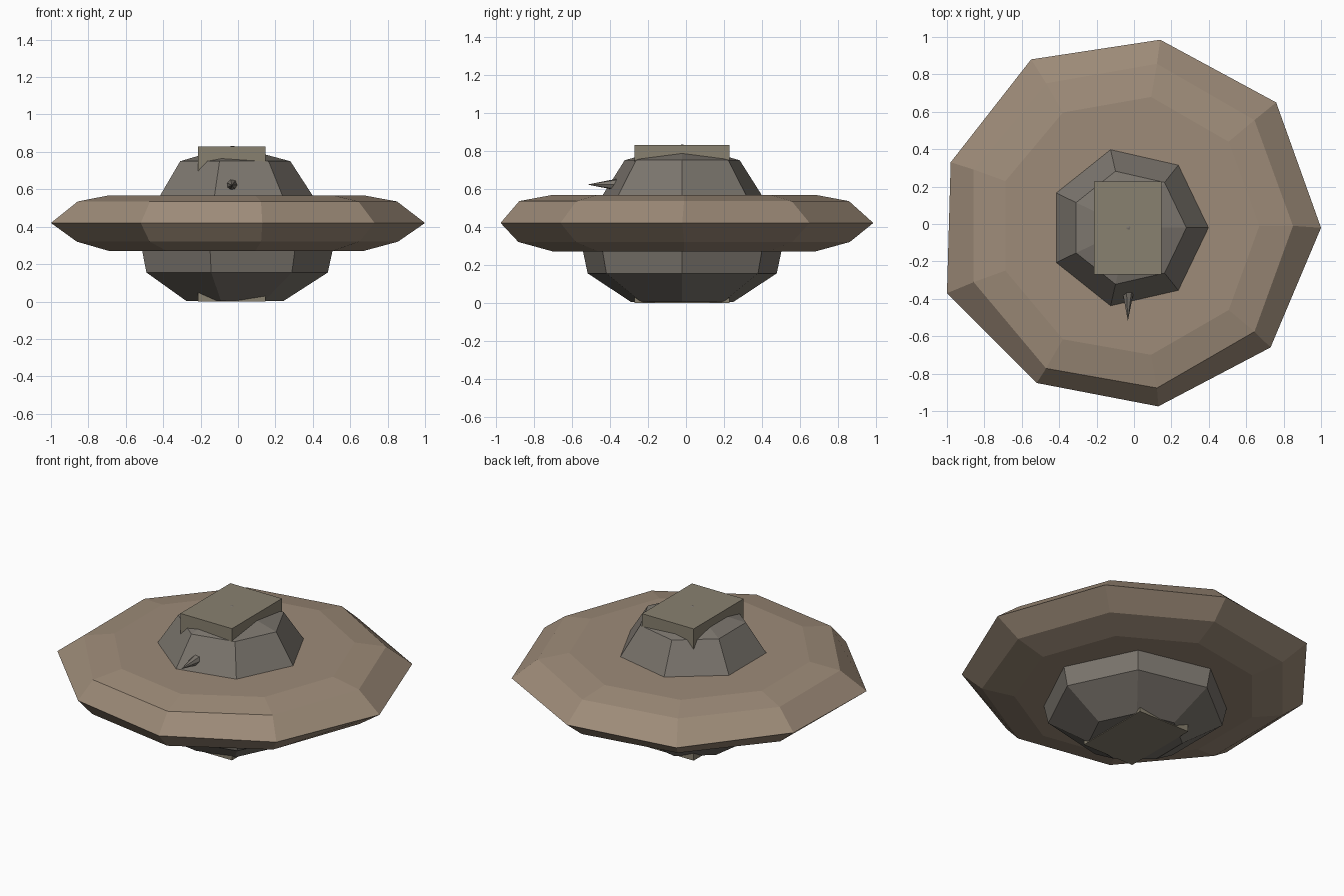
import bpy, bmesh, math

if "Cube" in bpy.data.objects:
    bpy.data.objects.remove(bpy.data.objects["Cube"])

CX, CY = -0.03, -0.02


def material(name, rgb):
    m = bpy.data.materials.new(name)
    m.diffuse_color = (*rgb, 1)
    m.use_nodes = True
    m.node_tree.nodes["Principled BSDF"].inputs["Base Color"].default_value = m.diffuse_color
    return m


def ngon(n, r, z, cx=CX, cy=CY):
    return [(cx + r * math.cos(2 * math.pi * i / n),
             cy + r * math.sin(2 * math.pi * i / n), z) for i in range(n)]


def loft(name, rings, mat):
    """Skin equal-length (or single point) rings, flat shaded, with end caps."""
    bm = bmesh.new()
    vs = [[bm.verts.new(p) for p in ring] for ring in rings]
    for a, b in zip(vs, vs[1:]):
        n = max(len(a), len(b))
        for i in range(n):
            j = (i + 1) % n
            if len(b) == 1:
                bm.faces.new((a[i], a[j], b[0]))
            else:
                bm.faces.new((a[i], a[j], b[j], b[i]))
    for ring in (vs[0], vs[-1]):
        if len(ring) > 2:
            bm.faces.new(ring)
    bmesh.ops.recalc_face_normals(bm, faces=bm.faces)
    me = bpy.data.meshes.new(name)
    bm.to_mesh(me)
    bm.free()
    me.materials.append(mat)
    ob = bpy.data.objects.new(name, me)
    bpy.context.collection.objects.link(ob)
    return ob


tan = material("tan_metal", (0.34, 0.26, 0.19))
grey = material("grey_metal", (0.20, 0.18, 0.155))
olive = material("olive_metal", (0.25, 0.22, 0.16))

# Saucer: nine-sided disc with a slightly uneven rim
rim = [(1.0, -0.02), (0.76, 0.65), (0.14, 0.985), (-0.55, 0.88), (-0.98, 0.33),
       (-1.0, -0.37), (-0.52, -0.85), (0.13, -0.975), (0.73, -0.66)]
loft("saucer_disc", [
    ngon(9, 0.70, 0.27, cy=-0.01),
    ngon(9, 0.885, 0.32, cy=-0.01),
    [(x, y, 0.42) for x, y in rim],
    ngon(9, 0.88, 0.535, cy=-0.01),
    ngon(9, 0.70, 0.568, cy=-0.01),
], tan)

# Central hull: seven-sided body below and dome above
hull = [(0.275, 0.004), (0.51, 0.155), (0.535, 0.27), (0.535, 0.40),
        (0.43, 0.565), (0.31, 0.75)]
loft("central_hull", [ngon(7, r, z) for r, z in hull] + [[(CX, CY, 0.833)]], grey)

# Square core running through the hull
x0, x1, y0, y1 = -0.213, 0.147, -0.27, 0.228
loft("core_block", [[(x0, y0, z), (x1, y0, z), (x1, y1, z), (x0, y1, z)]
                    for z in (0.0, 0.83)], olive)

# Pointed spike on the front of the dome
spike = [(CX - 0.003 + 0.035 * math.cos(2 * math.pi * i / 7), -0.345,
          0.622 + 0.035 * math.sin(2 * math.pi * i / 7)) for i in range(7)]
loft("front_spike", [spike, [(CX - 0.003, -0.518, 0.622)]], grey)
